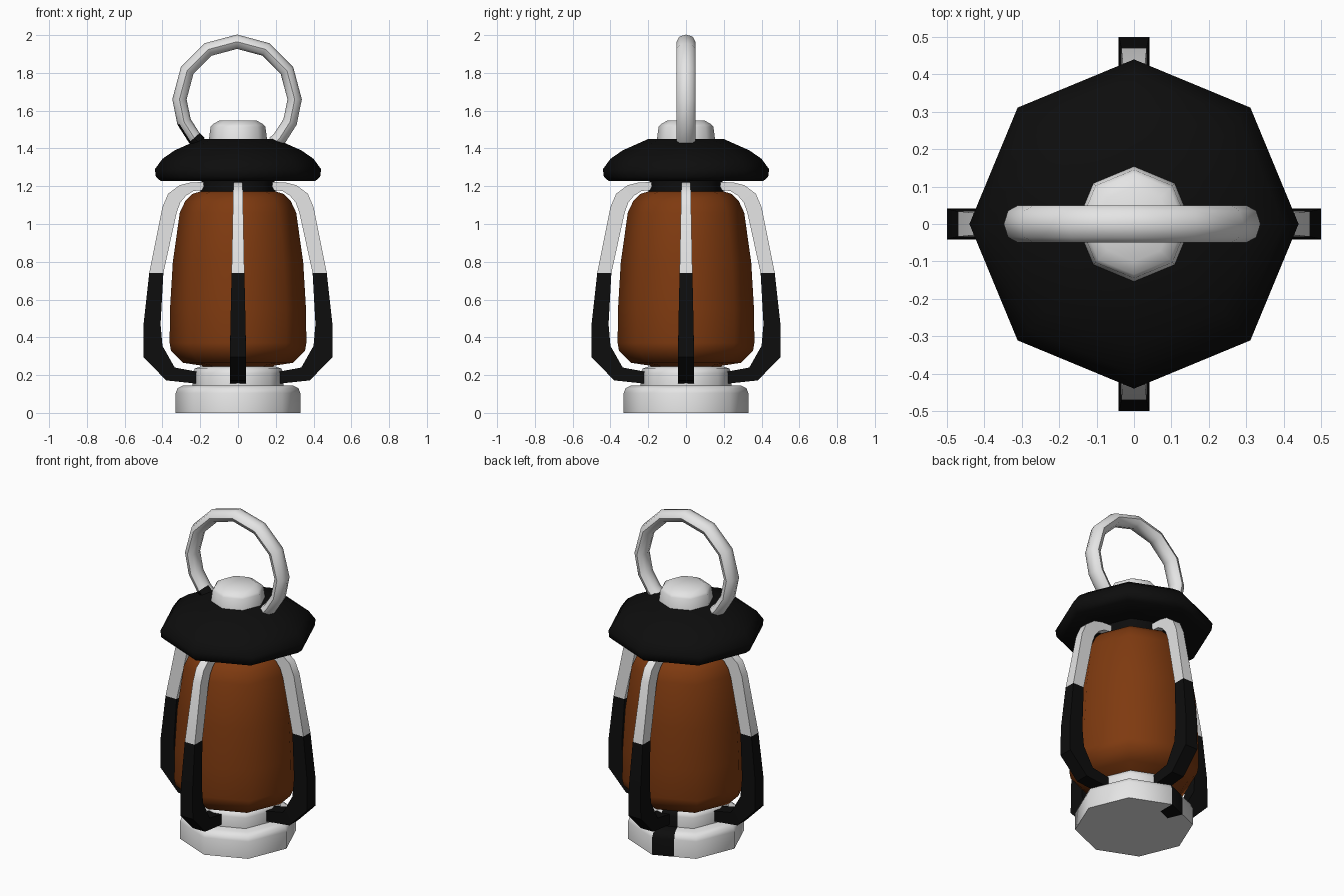
import bpy, bmesh, math
from mathutils import Vector

if "Cube" in bpy.data.objects:
    bpy.data.objects.remove(bpy.data.objects["Cube"])


def material(name, rgb):
    m = bpy.data.materials.new(name)
    m.diffuse_color = (*rgb, 1)
    m.use_nodes = True
    m.node_tree.nodes["Principled BSDF"].inputs["Base Color"].default_value = m.diffuse_color
    return m


METAL = material("light metal", (0.78, 0.78, 0.78))
BLACK = material("black paint", (0.004, 0.004, 0.004))
AMBER = material("amber glass", (0.21, 0.042, 0.005))


def skin(name, rings, mats, smooth, rule=None):
    """Join successive closed rings of points into a capped solid."""
    bm = bmesh.new()
    loops = [[bm.verts.new(p) for p in r] for r in rings]
    n = len(loops[0])
    for a, b in zip(loops, loops[1:]):
        for i in range(n):
            j = (i + 1) % n
            bm.faces.new((a[i], a[j], b[j], b[i]))
    bm.faces.new(loops[0][::-1])
    bm.faces.new(loops[-1])
    bmesh.ops.recalc_face_normals(bm, faces=bm.faces)
    bm.normal_update()
    if rule:
        for f in bm.faces:
            f.material_index = int(rule(f.calc_center_median(), f.normal))
    me = bpy.data.meshes.new(name)
    bm.to_mesh(me)
    bm.free()
    for m in mats:
        me.materials.append(m)
    ob = bpy.data.objects.new(name, me)
    bpy.context.collection.objects.link(ob)
    bpy.ops.object.select_all(action='DESELECT')
    ob.select_set(True)
    bpy.context.view_layer.objects.active = ob
    bpy.ops.object.shade_smooth_by_angle(angle=math.radians(smooth))
    return ob


def lathe(name, profile, mats, smooth=50, split=False, rule=None):
    """Octagonal lathe; split adds a mid-edge point to the patched sector."""
    dirs = [(math.cos(k * math.pi / 4), math.sin(k * math.pi / 4)) for k in range(8)]
    if split:
        a, b = dirs[2], dirs[3]
        dirs.insert(3, ((a[0] + b[0]) / 2, (a[1] + b[1]) / 2))
    rings = [[(r * c, r * s, z) for c, s in dirs] for r, z in profile]
    return skin(name, rings, mats, smooth, rule)


def patch(c, n):
    # painted patch on the back of the foot
    return Vector((c.x, c.y)).length > 0.1 and 90 < math.degrees(math.atan2(c.y, c.x)) < 112


# Foot and collar
lathe("base", [(0.23, 0), (0.33, 0), (0.33, 0.105), (0.32, 0.13), (0.29, 0.145), (0.2, 0.145)],
      [METAL, BLACK], 50, True, patch)
lathe("collar", [(0.24, 0.14), (0.24, 0.21), (0.23, 0.235), (0.20, 0.245), (0.15, 0.245)],
      [METAL, BLACK], 50, True, patch)

# Glass body
lathe("glass", [(0.18, 0.235), (0.19, 0.25), (0.29, 0.265), (0.355, 0.33), (0.362, 0.37),
                (0.36, 0.55), (0.345, 0.80), (0.308, 1.06), (0.28, 1.12), (0.24, 1.16),
                (0.19, 1.175)], [AMBER], 60)

# Neck, cap and top knob
lathe("neck", [(0.195, 1.165), (0.20, 1.18), (0.19, 1.20), (0.195, 1.25)], [BLACK])
lathe("cap", [(0.19, 1.235), (0.41, 1.228), (0.435, 1.25), (0.44, 1.29), (0.40, 1.345),
              (0.335, 1.39), (0.20, 1.45)], [BLACK], 50)
lathe("knob", [(0.155, 1.44), (0.145, 1.515), (0.135, 1.527), (0.10, 1.547)], [METAL], 50)

# Four guard arms: (outer r, outer z, inner r, inner z, half width)
ARM = [(0.18, 1.222, 0.18, 1.18, 0.022), (0.25, 1.22, 0.235, 1.175, 0.022),
       (0.31, 1.205, 0.275, 1.15, 0.024), (0.37, 1.16, 0.305, 1.115, 0.026),
       (0.40, 1.09, 0.325, 1.06, 0.027), (0.47, 0.74, 0.395, 0.74, 0.034),
       (0.50, 0.47, 0.41, 0.47, 0.04), (0.50, 0.295, 0.40, 0.355, 0.042),
       (0.38, 0.172, 0.335, 0.24, 0.042), (0.20, 0.153, 0.20, 0.215, 0.042)]
for k, side in enumerate(("right", "back", "left", "front")):
    c, s = ((1, 0), (0, 1), (-1, 0), (0, -1))[k]
    rings = [[(r * c - w * s, r * s + w * c, z) for r, z, w in
              ((ro, zo, w), (ro, zo, -w), (ri, zi, -w), (ri, zi, w))]
             for ro, zo, ri, zi, w in ARM]
    skin(side + "_arm", rings, [METAL, BLACK], 30, lambda p, n: p.z < 0.74)

# Carrying ring, with a painted patch on the front of its left foot
rings = []
for deg in (-50, -42, -23, *range(0, 181, 30), 203, 222, 230):
    a = math.radians(deg)
    ring = []
    for k in range(8):
        t = k * math.pi / 4
        r = 0.305 + 0.038 * math.cos(t)
        ring.append((r * math.cos(a) - 0.005, 0.05 * math.sin(t), 1.66 + r * math.sin(a)))
    rings.append(ring)
skin("handle", rings, [METAL, BLACK], 50,
     lambda p, n: p.x < 0 and p.z < 1.49 and n.y < -0.1)
